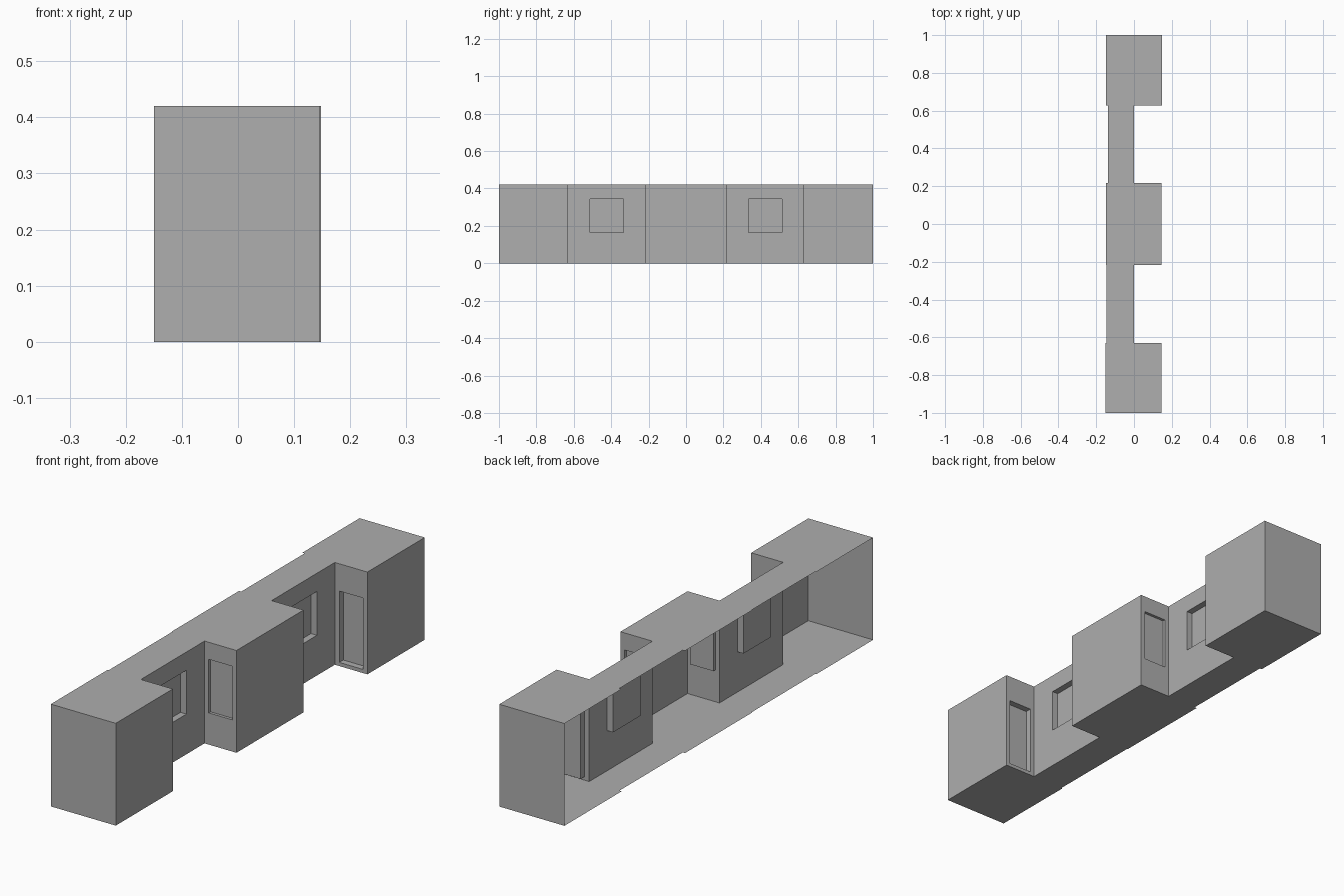
import bpy
import bmesh
from mathutils import Vector

cube = bpy.data.objects.get("Cube")
if cube:
    bpy.data.objects.remove(cube)

HEIGHT = 0.42
UP = Vector((0, 0, 1))

plaster = bpy.data.materials.new("mid grey plaster")
plaster.use_nodes = True
GREY = (0.425, 0.425, 0.425, 1)
plaster.diffuse_color = GREY
plaster.node_tree.nodes["Principled BSDF"].inputs["Base Color"].default_value = GREY


def make_object(name, faces):
    """Make a thin shell from lists of corner points, welding shared corners."""
    mesh = bpy.data.meshes.new(name)
    bm = bmesh.new()
    for corners in faces:
        bm.faces.new([bm.verts.new(c) for c in corners])
    bmesh.ops.remove_doubles(bm, verts=bm.verts, dist=0.0001)
    bm.to_mesh(mesh)
    bm.free()
    mesh.materials.append(plaster)
    obj = bpy.data.objects.new(name, mesh)
    bpy.context.collection.objects.link(obj)


def ring(a, b):
    """Quads joining two matching four-corner loops."""
    return [[a[i], a[(i + 1) % 4], b[(i + 1) % 4], b[i]] for i in range(4)]


def wall(name, start, end, opening=None):
    """Upright wall, outside on the right of start to end, with an optional recess."""
    p, q = Vector((*start, 0)), Vector((*end, 0))
    along = (q - p).normalized()
    outer = [p, q, q + UP * HEIGHT, p + UP * HEIGHT]
    if opening is None:
        make_object(name, [outer])
        return
    width, low, high, depth = opening
    mid = (p + q) / 2
    hole = [mid + along * (s * width / 2) + UP * z
            for s, z in ((-1, low), (1, low), (1, high), (-1, high))]
    inward = -along.cross(UP) * depth
    pane = [c + inward for c in hole]
    make_object(name, ring(outer, hole) + ring(hole, pane) + [pane])


# Openings: width, bottom, top, depth
WINDOW = (0.178, 0.165, 0.345, 0.027)
SIDE_WINDOW = (0.107, 0.13, 0.35, 0.012)
DOOR = (0.107, 0.015, 0.308, 0.026)

# Sections from front to back: name, y start, y end, open side x, wall x
sections = [
    ("front_block", -1, -0.63, -0.15, 0.145),
    ("front_link", -0.63, -0.217, -0.145, 0),
    ("middle_block", -0.217, 0.218, -0.148, 0.145),
    ("rear_link", 0.218, 0.628, -0.138, 0),
    ("rear_block", 0.628, 1, -0.148, 0.148),
]

# Long walls, roofs and floors
for name, y0, y1, x0, x1 in sections:
    wall(name + "_wall", (x1, y0), (x1, y1), WINDOW if "link" in name else None)
    floor = [Vector(c) for c in ((x0, y0, 0), (x0, y1, 0), (x1, y1, 0), (x1, y0, 0))]
    make_object(name + "_floor", [floor])
    make_object(name + "_roof", [[c + UP * HEIGHT for c in reversed(floor)]])

# Cross walls between neighbouring sections
openings = [DOOR, SIDE_WINDOW, SIDE_WINDOW, DOOR]
for here, ahead, opening in zip(sections, sections[1:], openings):
    wall(here[0] + "_cross_wall", (here[4], here[2]), (ahead[4], here[2]), opening)

# End walls
first, last = sections[0], sections[-1]
wall("front_end_wall", (first[3], -1), (first[4], -1))
wall("rear_end_wall", (last[4], 1), (last[3], 1))
